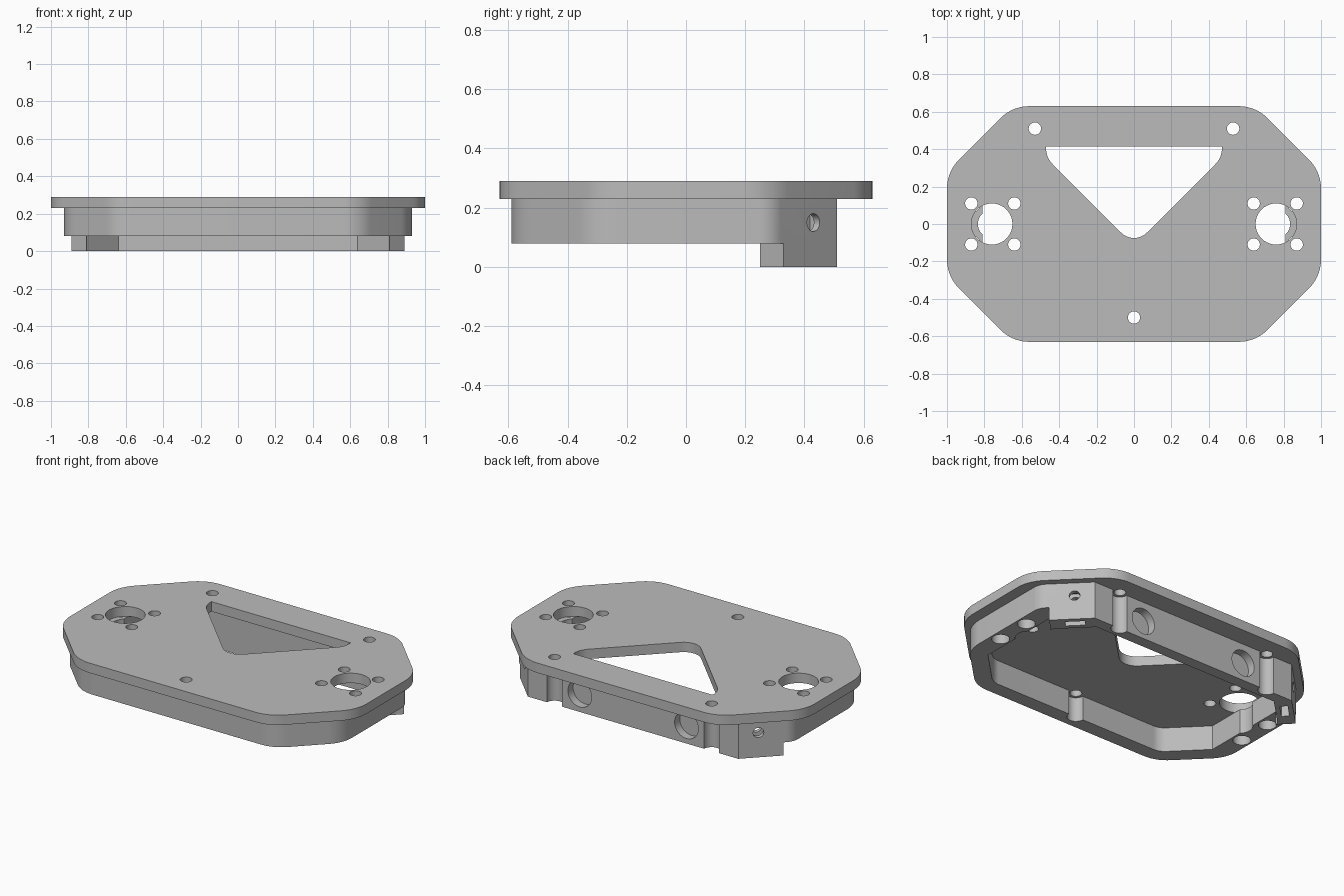
import bpy, bmesh, math
from mathutils import Vector, Matrix

if "Cube" in bpy.data.objects:
    bpy.data.objects.remove(bpy.data.objects["Cube"])

grey = bpy.data.materials.new("grey_plastic")
grey.use_nodes = True
colour = (0.5, 0.5, 0.5, 1)
grey.diffuse_color = colour
grey.node_tree.nodes["Principled BSDF"].inputs["Base Color"].default_value = colour


def rounded(points, steps=10):
    """Outline from (x, y, corner radius) points."""
    out = []
    n = len(points)
    for i, (x, y, r) in enumerate(points):
        p = Vector((x, y))
        if r == 0:
            out.append(p)
            continue
        a = (Vector(points[i - 1][:2]) - p).normalized()
        b = (Vector(points[(i + 1) % n][:2]) - p).normalized()
        half = a.angle(b) / 2
        centre = p + (a + b).normalized() * (r / math.sin(half))
        start = p + a * (r / math.tan(half)) - centre
        end = p + b * (r / math.tan(half)) - centre
        sweep = start.angle_signed(end)
        for k in range(steps + 1):
            out.append(centre + Matrix.Rotation(-sweep * k / steps, 2) @ start)
    return out


def mirrored(half):
    """Close a +x half outline over the centre line."""
    return half + [(-x, y, r) for x, y, r in reversed(half) if x > 0]


def prism(name, outline, z0, z1):
    bm = bmesh.new()
    face = bm.faces.new([bm.verts.new((p[0], p[1], z0)) for p in outline])
    top = bmesh.ops.extrude_face_region(bm, geom=[face])["geom"]
    bmesh.ops.translate(bm, vec=(0, 0, z1 - z0),
                        verts=[v for v in top if isinstance(v, bmesh.types.BMVert)])
    bmesh.ops.recalc_face_normals(bm, faces=bm.faces)
    mesh = bpy.data.meshes.new(name)
    bm.to_mesh(mesh)
    bm.free()
    mesh.materials.append(grey)
    obj = bpy.data.objects.new(name, mesh)
    bpy.context.collection.objects.link(obj)
    return obj


def cylinder(x, y, r, z0=-0.1, z1=0.4, sides=40):
    turn = math.tau / sides
    ring = [(x + r * math.cos(i * turn), y + r * math.sin(i * turn)) for i in range(sides)]
    return prism("cutter", ring, z0, z1)


def rod(centre, direction, r, length):
    obj = cylinder(0, 0, r, -length / 2, length / 2)
    turn = Vector(direction).to_track_quat('Z', 'Y').to_matrix().to_4x4()
    obj.data.transform(Matrix.Translation(centre) @ turn)
    return obj


def cut(target, cutter):
    cutter.hide_render = True
    mod = target.modifiers.new("cut", 'BOOLEAN')
    mod.operation = 'DIFFERENCE'
    mod.solver = 'EXACT'
    mod.object = cutter
    bpy.context.view_layer.objects.active = target
    bpy.ops.object.modifier_apply(modifier=mod.name)
    bpy.data.objects.remove(cutter)


back_screws = [(0.53, 0.51), (-0.53, 0.51)]
front_screw = [(0, -0.5)]
side_screws = [(s * x, t * 0.11) for s in (1, -1) for t in (1, -1) for x in (0.64, 0.87)]
screws = back_screws + front_screw + side_screws

# Top plate with the window, two large bores and the screw holes
plate_shape = mirrored([(0.65, -0.63, 0.22), (1, -0.28, 0.22),
                        (1, 0.28, 0.22), (0.65, 0.63, 0.22)])
plate = prism("top_plate", rounded(plate_shape), 0.23, 0.29)
window = mirrored([(0, -0.115, 0.097), (0.47, 0.355, 0.12), (0.47, 0.415, 0)])
cut(plate, prism("cutter", rounded(window), 0.1, 0.4))
for side in (1, -1):
    cut(plate, cylinder(side * 0.76, 0, 0.11))
for x, y in screws:
    cut(plate, cylinder(x, y, 0.033))

# Rim wall under the plate, hollow inside
wall_shape = mirrored([(0.65, -0.59, 0.2), (0.93, -0.31, 0.2),
                       (0.93, 0.29, 0.1), (0.71, 0.51, 0)])
wall = prism("rim_wall", rounded(wall_shape), 0, 0.23)
hollow = mirrored([(0.6, -0.5, 0.1), (0.81, -0.29, 0), (0.81, 0.27, 0), (0.64, 0.44, 0)])
cut(wall, prism("cutter", rounded(hollow), -0.1, 0.4))

# The front and sides stop short, the back wall reaches the ground
raised = mirrored([(1.2, -1, 0), (1.2, 0.64, 0), (0.7, 0.14, 0)])
cut(wall, prism("cutter", rounded(raised), -0.1, 0.08))

# Screw grooves and bore clearance in the wall
for x, y in screws:
    if abs(x) != 0.64:
        cut(wall, cylinder(x, y, 0.05))

for side in (1, -1):
    cut(wall, cylinder(side * 0.76, 0, 0.075))
    # Round blind pocket in the back wall
    cut(wall, rod((side * 0.36, 0.51, 0.11), (0, 1, 0), 0.08, 0.1))
    # Diagonal bolt hole and its nut slot
    cut(wall, rod((side * 0.755, 0.395, 0.15), (side, 1, 0), 0.03, 0.3))
    slot = prism("cutter", [(-0.055, -0.022), (0.055, -0.022),
                            (0.055, 0.022), (-0.055, 0.022)], -0.1, 0.2)
    slot.data.transform(Matrix.Translation((side * 0.755, 0.395, 0))
                        @ Matrix.Rotation(-side * math.pi / 4, 4, 'Z'))
    cut(wall, slot)

# Smooth the rounded surfaces, keep the edges sharp
for obj in (plate, wall):
    bpy.ops.object.select_all(action='DESELECT')
    obj.select_set(True)
    bpy.context.view_layer.objects.active = obj
    bpy.ops.object.shade_smooth_by_angle(angle=math.radians(25))
